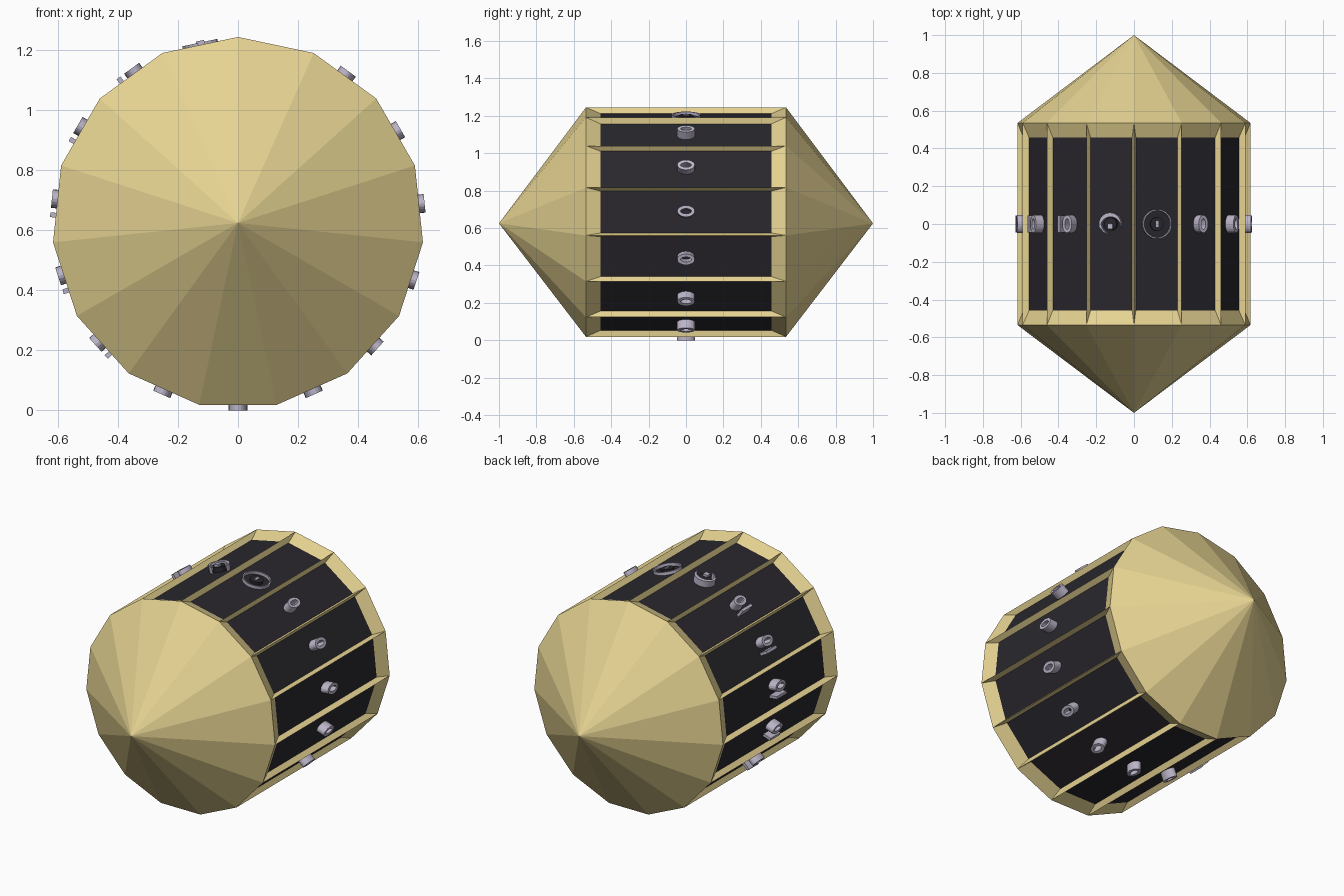
import bpy, bmesh
from math import sin, cos, pi, radians
from mathutils import Vector

if "Cube" in bpy.data.objects:
    bpy.data.objects.remove(bpy.data.objects["Cube"])

N = 15
R = 0.62                      # corner radius of the barrel
A = R * cos(pi / N)           # distance from axis to each flat
W = R * sin(pi / N)           # half width of each flat
CZ = 0.625                    # height of the axis
END, TIP = 0.535, 1.0         # barrel end and cone tip along y
PW, PL, DEPTH = 0.1125, 0.458, 0.03   # recessed panel half sizes and depth


def material(name, color):
    m = bpy.data.materials.new(name)
    m.diffuse_color = (*color, 1)
    m.use_nodes = True
    m.node_tree.nodes["Principled BSDF"].inputs["Base Color"].default_value = m.diffuse_color
    return m


GOLD = material("gold", (0.80, 0.66, 0.29))
DARK = material("dark", (0.022, 0.02, 0.026))
SILVER = material("silver", (0.50, 0.46, 0.58))


def face_angle(i):
    return radians(12 + 24 * i)


def place(a, t, y, h):
    """Point on a flat: t across, y along the axis, h out from the axis."""
    return Vector((h * sin(a) + t * cos(a), y, CZ + h * cos(a) - t * sin(a)))


def finish(name, bm, mat):
    bmesh.ops.remove_doubles(bm, verts=bm.verts, dist=1e-5)
    bmesh.ops.recalc_face_normals(bm, faces=bm.faces)
    me = bpy.data.meshes.new(name)
    bm.to_mesh(me)
    bm.free()
    me.materials.append(mat)
    ob = bpy.data.objects.new(name, me)
    bpy.context.collection.objects.link(ob)
    return ob


def quad(bm, pts):
    bm.faces.new([bm.verts.new(p) for p in pts])


def solid(bm, a, loop, h0, h1):
    """Extruded outline standing on a flat."""
    lo = [bm.verts.new(place(a, t, y, h0)) for t, y in loop]
    hi = [bm.verts.new(place(a, t, y, h1)) for t, y in loop]
    bm.faces.new(lo)
    bm.faces.new(hi)
    for k in range(len(loop)):
        j = (k + 1) % len(loop)
        bm.faces.new((lo[k], lo[j], hi[j], hi[k]))


def band(bm, a, outer, inner, h0, h1, closed=True):
    """Extruded strip between two outlines with equal point counts."""
    n = len(outer)
    for k in range(n if closed else n - 1):
        j = (k + 1) % n
        o0, o1, i0, i1 = outer[k], outer[j], inner[k], inner[j]
        for h in (h0, h1):
            quad(bm, [place(a, *p, h) for p in (o0, o1, i1, i0)])
        for p, q in ((o0, o1), (i0, i1)):
            quad(bm, [place(a, *p, h0), place(a, *q, h0), place(a, *q, h1), place(a, *p, h1)])


def rect(w, l, t=0, y=0):
    return [(t - w, y - l), (t + w, y - l), (t + w, y + l), (t - w, y + l)]


def oval(rt, ry, n=32, t=0, y=0):
    return [(t + rt * cos(2 * pi * k / n), y + ry * sin(2 * pi * k / n)) for k in range(n)]


# Gold frame: cone ends plus sloping walls around every panel
bm = bmesh.new()
for i in range(N):
    a = face_angle(i)
    outer = [place(a, *p, A) for p in rect(W, END)]
    inner = [place(a, *p, A - DEPTH) for p in rect(PW, PL)]
    for k in range(4):
        j = (k + 1) % 4
        quad(bm, [outer[k], outer[j], inner[j], inner[k]])
    for s in (-1, 1):
        bm.faces.new([bm.verts.new(p) for p in (
            place(a, -W, s * END, A), place(a, W, s * END, A), Vector((0, s * TIP, CZ)))])
finish("gold_frame", bm, GOLD)

# Dark recessed panels
bm = bmesh.new()
for i in range(N):
    solid(bm, face_angle(i), rect(PW, PL), A - DEPTH - 0.015, A - DEPTH)
finish("dark_panels", bm, DARK)

# Plain raised markers on faces 2 to 14, with an extra bar from face 10 on
FLOOR, TOP = A - DEPTH, A + 0.019
bm = bmesh.new()
for i in range(1, N - 1):
    a = face_angle(i)
    t = 0.016 if i >= 9 else 0
    band(bm, a, oval(0.031, 0.047, 20, t), oval(0.014, 0.029, 20, t), FLOOR, TOP)
    if i >= 9:
        solid(bm, a, rect(0.008, 0.046, -0.038), FLOOR, TOP)
finish("raised_markers", bm, SILVER)

# Ring ornament on the first face
a = face_angle(0)
bm = bmesh.new()
band(bm, a, oval(0.078, 0.078, 48), oval(0.071, 0.071, 48), FLOOR, FLOOR + 0.018)
solid(bm, a, rect(0.007, 0.016), FLOOR, FLOOR + 0.02)
finish("ring_ornament", bm, SILVER)
bm = bmesh.new()
solid(bm, a, oval(0.036, 0.036), FLOOR, FLOOR + 0.015)
finish("ring_centre", bm, DARK)

# Tapered swirl ornament on the last face
a = face_angle(N - 1)
bm = bmesh.new()
for start, sweep, ro, width in ((-0.2, 3.9, 0.06, 0.022), (2.6, 2.0, 0.055, 0.008)):
    outer, inner = [], []
    for k in range(25):
        f = k / 24
        g = start + sweep * f
        r = ro - width * sin(pi * f) - 0.001
        outer.append((ro * cos(g), ro * sin(g)))
        inner.append((r * cos(g), r * sin(g)))
    band(bm, a, outer, inner, FLOOR, A + 0.008, closed=False)
solid(bm, a, rect(0.014, 0.014, 0.002, -0.012), FLOOR, A + 0.014)
finish("swirl_ornament", bm, SILVER)
bm = bmesh.new()
solid(bm, a, oval(0.034, 0.034), FLOOR, A)
finish("swirl_centre", bm, DARK)
